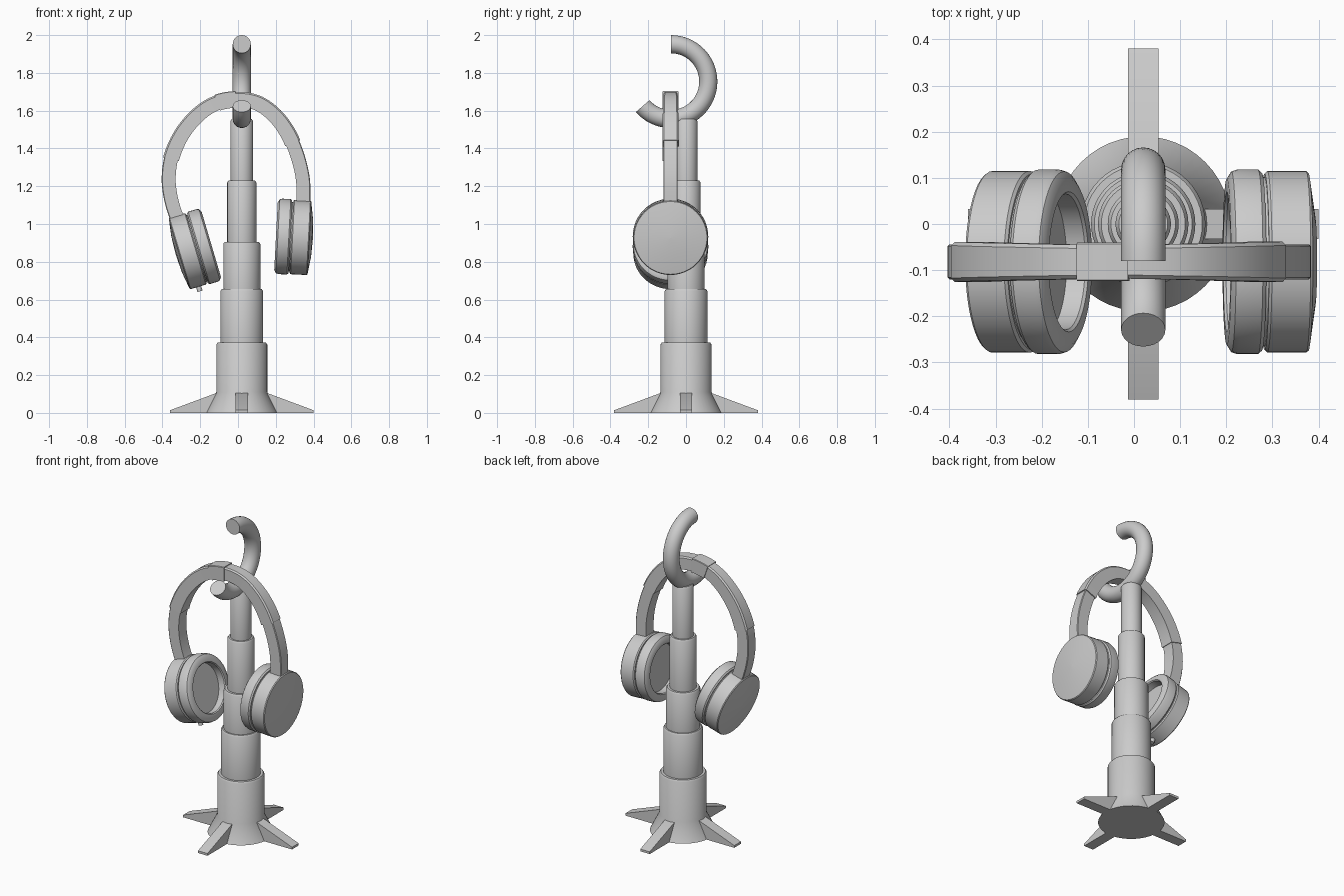
import bpy, bmesh, math
from mathutils import Vector, Matrix

if "Cube" in bpy.data.objects:
    bpy.data.objects.remove(bpy.data.objects["Cube"])

CX, HY = 0.02, -0.082      # stand axis x, headphone plane y


def material(name, rgb):
    m = bpy.data.materials.new(name)
    m.diffuse_color = (*rgb, 1)
    m.use_nodes = True
    m.node_tree.nodes["Principled BSDF"].inputs["Base Color"].default_value = m.diffuse_color
    return m


GREY = material("light grey", (0.6, 0.6, 0.6))


def finish(name, bm, mat=GREY, angle=35):
    bmesh.ops.recalc_face_normals(bm, faces=bm.faces)
    me = bpy.data.meshes.new(name)
    bm.to_mesh(me)
    bm.free()
    me.materials.append(mat)
    ob = bpy.data.objects.new(name, me)
    bpy.context.collection.objects.link(ob)
    bpy.ops.object.select_all(action='DESELECT')
    ob.select_set(True)
    bpy.context.view_layer.objects.active = ob
    bpy.ops.object.shade_smooth_by_angle(angle=math.radians(angle))
    return ob


def skin(bm, rings, caps=True):
    """Bridge equal-length closed rings of points."""
    vs = [[bm.verts.new(p) for p in r] for r in rings]
    n = len(vs[0])
    for a, b in zip(vs, vs[1:]):
        for i in range(n):
            j = (i + 1) % n
            bm.faces.new((a[i], a[j], b[j], b[i]))
    if caps:
        bm.faces.new(vs[0])
        bm.faces.new(vs[-1])


def lathe(name, profile, matrix, seg=48):
    """Turn (radius, height) points round local z, capped at both ends."""
    bm = bmesh.new()
    ang = [2 * math.pi * i / seg for i in range(seg)]
    skin(bm, [[matrix @ Vector((r * math.cos(a), r * math.sin(a), h)) for a in ang]
              for r, h in profile])
    return finish(name, bm)


# telescoping pole with flared foot
pole = [(0.19, 0), (0.135, 0.11)]
for r, top in [(0.135, 0.372), (0.113, 0.655), (0.098, 0.905), (0.077, 1.23), (0.06, 1.555)]:
    if r < 0.135:
        pole.append((r, pole[-1][1]))
    pole += [(r, top - 0.01), (r - 0.007, top)]
lathe("pole", pole, Matrix.Translation((CX, 0, 0)))

# four sloping feet
side = [(0.08, 0.0), (0.38, 0.0), (0.38, 0.014), (0.135, 0.105), (0.08, 0.105)]
for k in range(4):
    m = Matrix.Translation((CX, 0, 0)) @ Matrix.Rotation(k * math.pi / 2, 4, 'Z')
    bm = bmesh.new()
    skin(bm, [[m @ Vector((x, y, z)) for x, z in side] for y in (-0.033, 0.033)])
    finish(f"foot_{k + 1}", bm)

# curved hook
bm = bmesh.new()
R, T, N = 0.198, 0.048, 40
rings = []
for i in range(N + 1):
    a = math.radians(90 - 229 * i / N)
    rings.append([(CX + T * math.cos(b),
                   -0.08 + (R + T * math.sin(b)) * math.cos(a),
                   1.754 + (R + T * math.sin(b)) * math.sin(a))
                  for b in (2 * math.pi * j / 24 for j in range(24))])
skin(bm, rings)
finish("hook", bm)

# headband centre line in the xz plane
path = [(-0.29, 0.97), (-0.33, 1.05), (-0.358, 1.15), (-0.367, 1.25), (-0.35, 1.36),
        (-0.295, 1.48), (-0.21, 1.58), (-0.115, 1.64), (0, 1.66), (0.105, 1.64),
        (0.195, 1.575), (0.265, 1.48), (0.315, 1.36), (0.343, 1.24), (0.346, 1.13), (0.34, 1.05)]
path = [Vector((x, 0, z)) for x, z in path]


def point(t):
    """Smooth curve through the path, t counted in path points."""
    i = min(max(int(t), 0), len(path) - 2)
    f = t - i
    p1, p2 = path[i], path[i + 1]
    p0 = path[i - 1] if i else p1 * 2 - p2
    p3 = path[i + 2] if i + 2 < len(path) else p2 * 2 - p1
    return 0.5 * (2 * p1 + (p2 - p0) * f + (2 * p0 - 5 * p1 + 4 * p2 - p3) * f * f
                  + (3 * p1 - p0 - 3 * p2 + p3) * f ** 3)


def band(name, t0, t1, size, steps, chamfer=0.008):
    """Chamfered bar along the path; size(t) gives thickness and width."""
    bm = bmesh.new()
    rings = []
    for i in range(steps + 1):
        t = t0 + (t1 - t0) * i / steps
        p = point(t)
        d = (point(t + 0.02) - point(t - 0.02)).normalized()
        nrm = Vector((-d.z, 0, d.x))
        h, w = (v / 2 for v in size(t))
        c = chamfer
        sec = [(-h, -w), (-h, w), (h - c, w), (h, w - c), (h, c - w), (h - c, -w)]
        rings.append([p + nrm * u + Vector((0, HY + v, 0)) for u, v in sec])
    skin(bm, rings)
    finish(name, bm)


band("headband", 3.85, 11.45, lambda t: (0.078 + 0.002 * abs(t - 7.6), 0.072 + 0.004 * abs(t - 7.6)), 48)
band("slider_left", 0, 4.2, lambda t: (0.074, 0.076), 20, 0.004)
band("slider_right", 11.1, 15, lambda t: (0.074, 0.076), 20, 0.004)
band("top_clasp", 7.05, 7.9, lambda t: (0.088, 0.084), 6, 0.003)

# ear cups: shell, joint and hollow cushion
shell = [(0.001, -0.108), (0.1, -0.103), (0.193, -0.089), (0.197, -0.084),
         (0.197, 0.0), (0.191, 0.006), (0.184, 0.006), (0.184, 0.02), (0.001, 0.02)]
cushion = [(0.001, 0.012), (0.193, 0.012), (0.2, 0.02), (0.2, 0.066), (0.196, 0.078),
           (0.18, 0.088), (0.152, 0.088), (0.147, 0.082), (0.147, 0.04), (0.001, 0.04)]
for tag, centre, tilt in [("left", (-0.226, HY, 0.868), 16.5), ("right", (0.289, HY, 0.931), 177)]:
    a = math.radians(tilt)
    d = Vector((math.cos(a), 0, math.sin(a)))
    m = Matrix.Translation(centre) @ d.to_track_quat('Z', 'Y').to_matrix().to_4x4()
    lathe(f"cup_shell_{tag}", shell, m)
    lathe(f"ear_cushion_{tag}", cushion, m)
    if tag == "left":
        # small cable socket under the left cup
        down = Vector((d.z, 0, -d.x))
        m = Matrix.Translation(Vector(centre) - d * 0.04) @ down.to_track_quat('Z', 'Y').to_matrix().to_4x4()
        lathe("cable_socket", [(0.014, 0.17), (0.014, 0.222)], m, 16)
